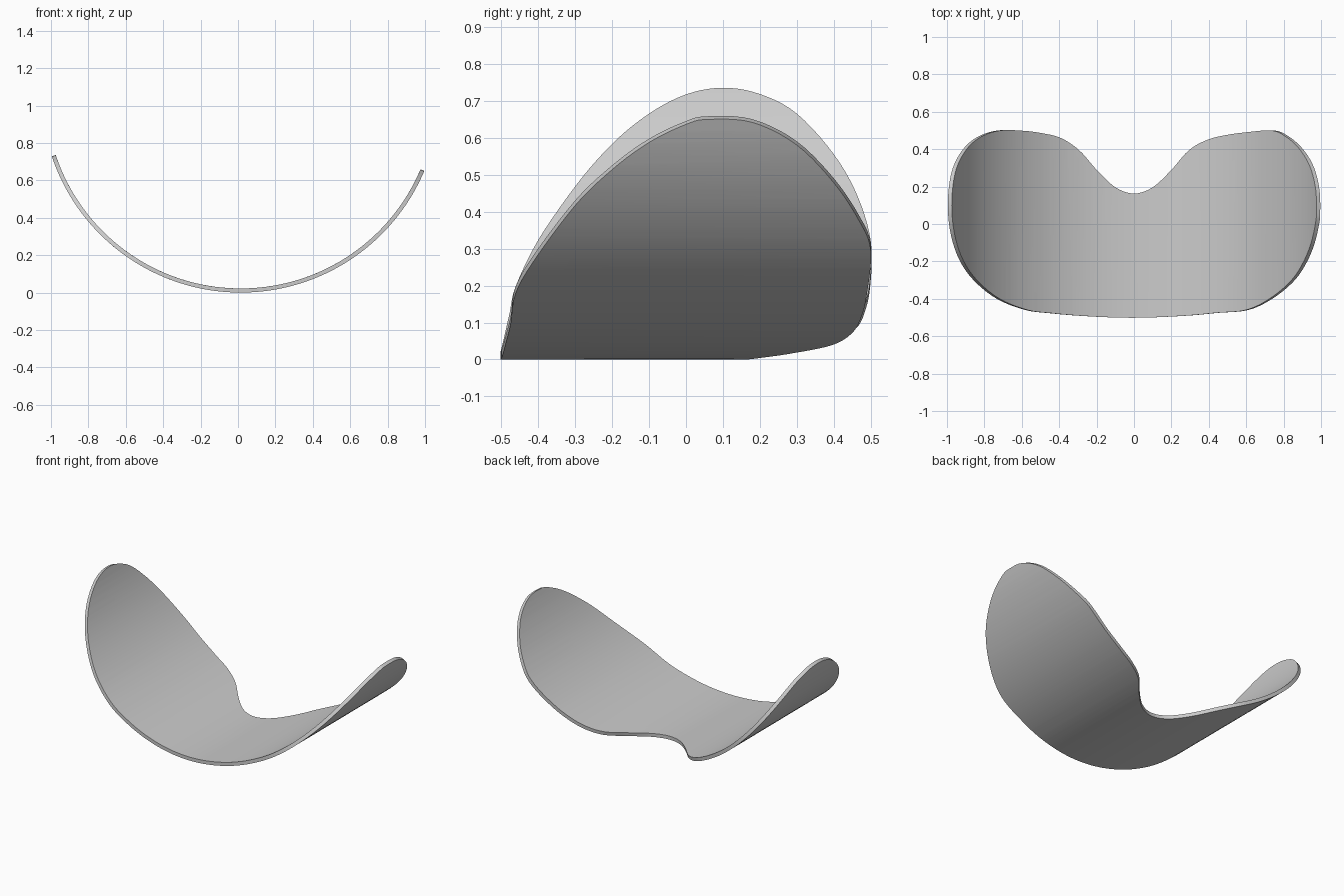
import bpy, bmesh, math
from mathutils import Vector

if "Cube" in bpy.data.objects:
    bpy.data.objects.remove(bpy.data.objects["Cube"])

R, T, X0 = 1.065, 0.022, 0.015   # bend radius, thickness, bend axis x


def by_x(x, y):
    return Vector((math.asin((x - X0) / R), y))


def by_z(side, z, y):
    return Vector((side * math.acos((R - z) / (R - T)), y))


# Outline of the shell: front edge, right wing, notched back edge, left wing
front = [(-0.45, -0.477), (-0.3, -0.49), (-0.1, -0.5), (0.08, -0.5), (0.3, -0.489), (0.45, -0.475)]
right = [(0.2, -0.46), (0.3, -0.4), (0.43, -0.3), (0.525, -0.2), (0.597, -0.1), (0.645, 0),
         (0.658, 0.06), (0.65, 0.18), (0.59, 0.3), (0.49, 0.4), (0.39, 0.468), (0.31, 0.5)]
notch = [(0.6, 0.489), (0.5, 0.475), (0.4, 0.45), (0.3, 0.395), (0.2, 0.285), (0.1, 0.195),
         (0, 0.163), (-0.1, 0.195), (-0.2, 0.285), (-0.3, 0.395), (-0.4, 0.46), (-0.5, 0.485),
         (-0.6, 0.498)]
left = [(0.32, 0.5), (0.44, 0.465), (0.555, 0.4), (0.665, 0.3), (0.718, 0.2), (0.735, 0.1),
        (0.717, 0), (0.665, -0.1), (0.583, -0.2), (0.468, -0.3), (0.323, -0.4), (0.2, -0.46)]
pts = ([by_x(*p) for p in front] + [by_z(1, *p) for p in right]
       + [by_x(*p) for p in notch] + [by_z(-1, *p) for p in left])


def smooth_loop(p, steps=5):
    out, n = [], len(p)
    for i in range(n):
        a, b, c, d = p[i - 1], p[i], p[(i + 1) % n], p[(i + 2) % n]
        for k in range(steps):
            t = k / steps
            out.append(0.5 * (2 * b + (c - a) * t + (2 * a - 5 * b + 4 * c - d) * t * t
                              + (3 * b - a - 3 * c + d) * t ** 3))
    return out


# Flat sheet, sliced into strips so that it can bend
bm = bmesh.new()
bm.faces.new([bm.verts.new((p.x, p.y, 0)) for p in smooth_loop(pts)])
for i in range(-38, 39):
    bmesh.ops.bisect_plane(bm, geom=bm.verts[:] + bm.edges[:] + bm.faces[:], dist=1e-5,
                           plane_co=(i / 30 + 0.001, 0, 0), plane_no=(1, 0, 0))

# Thickness, then bend around the long axis
ext = bmesh.ops.extrude_face_region(bm, geom=bm.faces[:], use_keep_orig=True)
for v in ext["geom"]:
    if isinstance(v, bmesh.types.BMVert):
        v.co.z = T
for v in bm.verts:
    a, y, r = v.co.x, v.co.y, R - v.co.z
    v.co = (X0 + r * math.sin(a), y, R - r * math.cos(a))
bmesh.ops.recalc_face_normals(bm, faces=bm.faces[:])

me = bpy.data.meshes.new("curved_shell")
bm.to_mesh(me)
bm.free()
shell = bpy.data.objects.new("curved_shell", me)
bpy.context.collection.objects.link(shell)
bpy.context.view_layer.objects.active = shell
shell.select_set(True)
bpy.ops.object.shade_smooth_by_angle(angle=math.radians(40))
